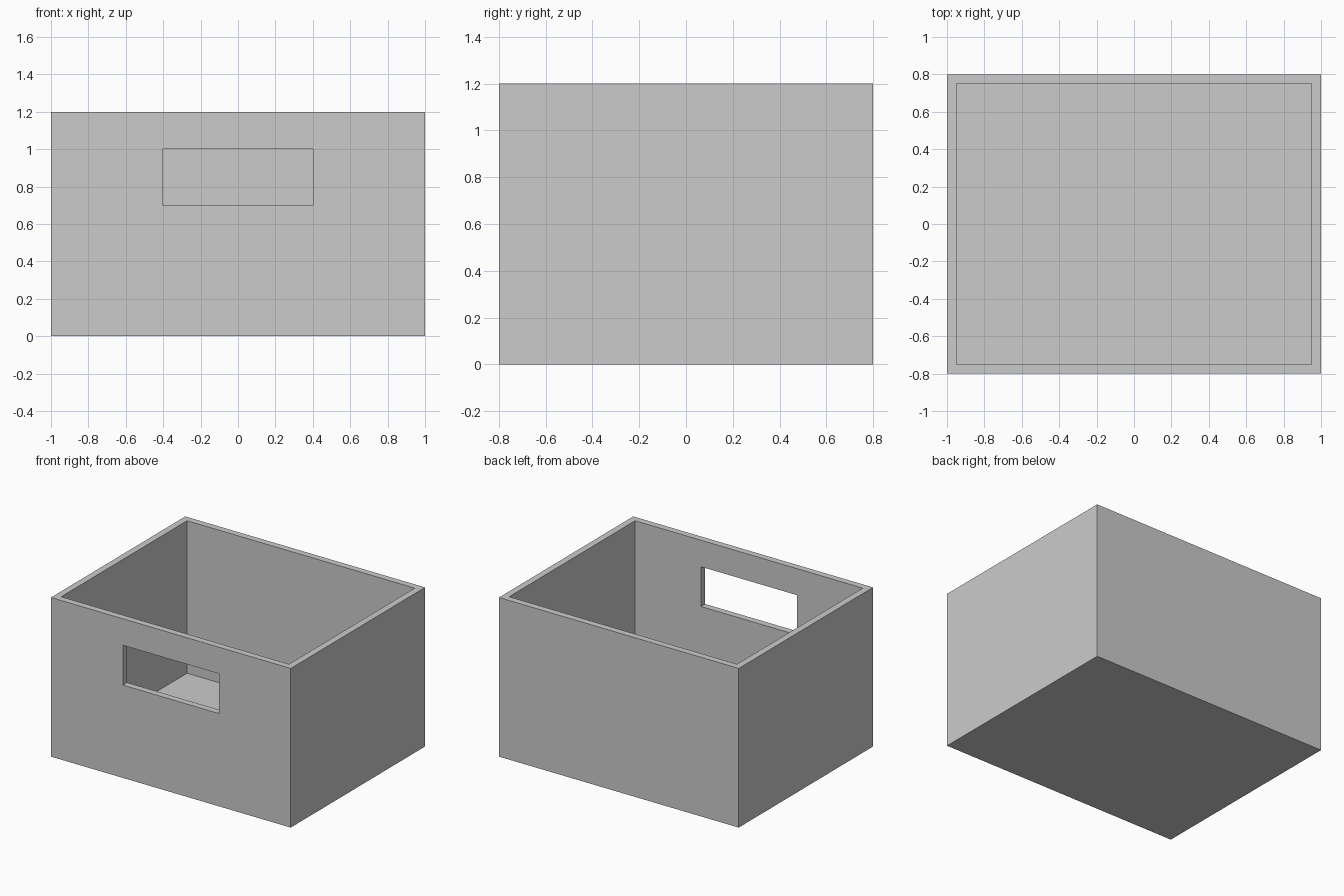
import bpy
import bmesh

cube = bpy.data.objects.get("Cube")
if cube:
    bpy.data.objects.remove(cube, do_unlink=True)

WIDTH, DEPTH, HEIGHT, WALL = 2.0, 1.6, 1.2, 0.05

# Single plain grey for the whole bin
grey = bpy.data.materials.new("plain_grey")
colour = (0.6, 0.6, 0.6, 1.0)
grey.use_nodes = True
grey.diffuse_color = colour
grey.node_tree.nodes["Principled BSDF"].inputs["Base Color"].default_value = colour


def box(name, low, high):
    """Axis-aligned box between two corners."""
    bm = bmesh.new()
    bmesh.ops.create_cube(bm, size=1)
    for v in bm.verts:
        v.co = [h if c > 0 else l for c, l, h in zip(v.co, low, high)]
    mesh = bpy.data.meshes.new(name)
    bm.to_mesh(mesh)
    bm.free()
    mesh.materials.append(grey)
    obj = bpy.data.objects.new(name, mesh)
    bpy.context.collection.objects.link(obj)
    return obj


def cut(target, cutter):
    """Subtract a hidden cutter from the target."""
    mod = target.modifiers.new(cutter.name, "BOOLEAN")
    mod.operation = "DIFFERENCE"
    mod.solver = "EXACT"
    mod.object = cutter
    bpy.context.view_layer.objects.active = target
    bpy.ops.object.modifier_apply(modifier=mod.name)
    bpy.data.objects.remove(cutter, do_unlink=True)


# Outer body of the bin
x, y = WIDTH / 2, DEPTH / 2
storage_bin = box("storage_bin", (-x, -y, 0), (x, y, HEIGHT))

# Open-topped cavity leaving even walls and floor
cut(storage_bin, box("cavity", (WALL - x, WALL - y, WALL),
                     (x - WALL, y - WALL, HEIGHT + 0.2)))

# Rectangular hand opening through the front wall only
cut(storage_bin, box("hand_opening", (-0.4, -y - 0.1, 0.7),
                     (0.4, -y + 0.2, 1.0)))
